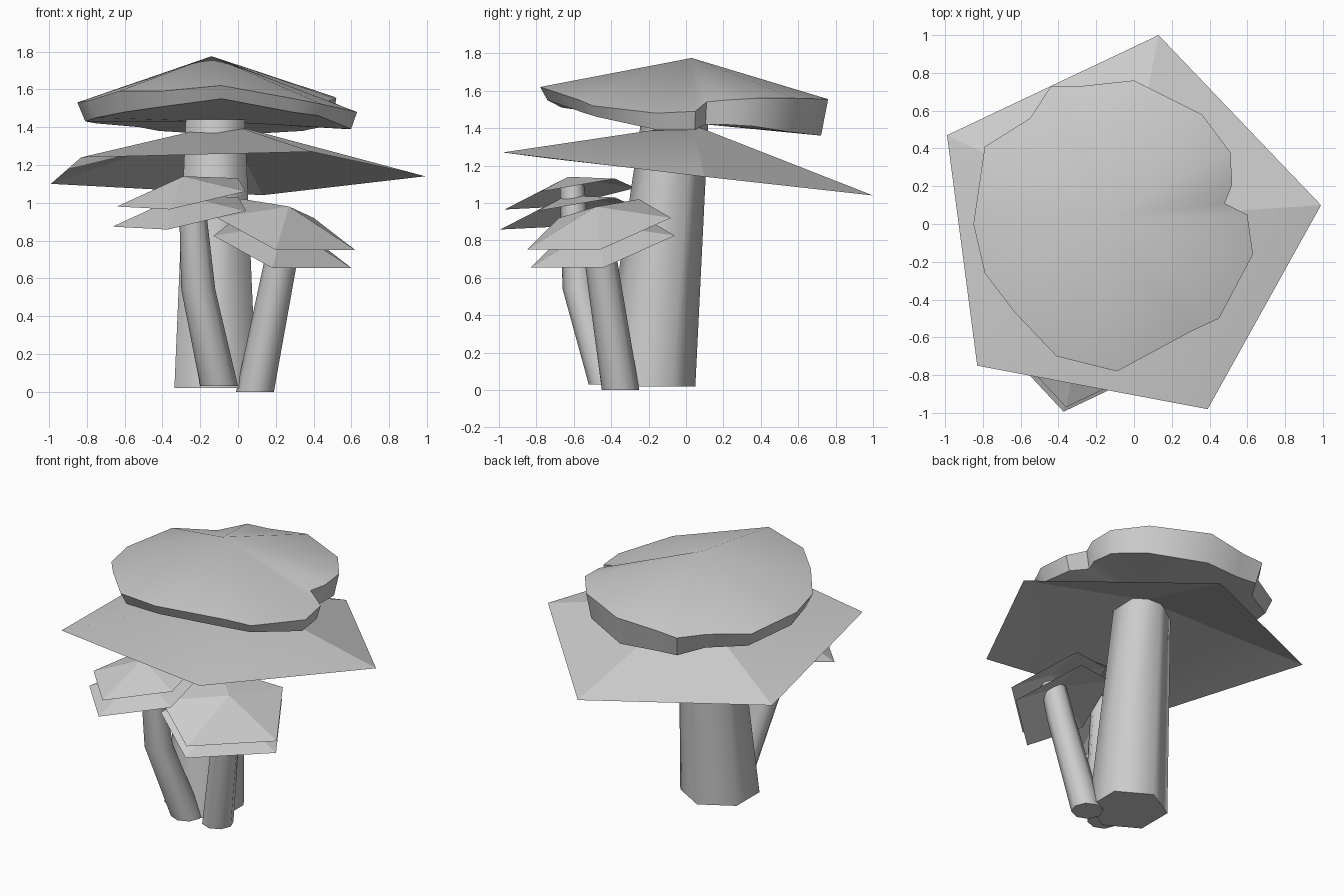
import bpy, bmesh, math
from mathutils import Vector

default_cube = bpy.data.objects.get("Cube")
if default_cube:
    bpy.data.objects.remove(default_cube, do_unlink=True)

# One pale grey for every part
grey = bpy.data.materials.new("pale_grey")
grey.use_nodes = True
colour = (0.6, 0.6, 0.6, 1)
grey.diffuse_color = colour
grey.node_tree.nodes["Principled BSDF"].inputs["Base Color"].default_value = colour


def finish(name, bm, smooth_angle, closed=True):
    if closed:
        bmesh.ops.recalc_face_normals(bm, faces=bm.faces)
    mesh = bpy.data.meshes.new(name)
    bm.to_mesh(mesh)
    bm.free()
    mesh.materials.append(grey)
    part = bpy.data.objects.new(name, mesh)
    bpy.context.collection.objects.link(part)
    bpy.ops.object.select_all(action="DESELECT")
    part.select_set(True)
    bpy.context.view_layer.objects.active = part
    bpy.ops.object.shade_smooth_by_angle(angle=math.radians(smooth_angle))
    return part


def add_ring(bm, points):
    return [bm.verts.new(p) for p in points]


def bridge(bm, lower, upper):
    count = len(lower)
    for i in range(count):
        j = (i + 1) % count
        bm.faces.new((lower[i], lower[j], upper[j], upper[i]))


def fan(bm, ring, centre):
    tip = bm.verts.new(centre)
    for i, vert in enumerate(ring):
        bm.faces.new((vert, ring[(i + 1) % len(ring)], tip))


def stem(name, path, sides=6):
    """Tapered tube through stations of (centre, radius), capped at both ends."""
    bm = bmesh.new()
    rings = []
    for centre, radius in path:
        angles = [math.tau * (i / sides + 1 / 4) for i in range(sides)]
        rings.append(add_ring(bm, [
            Vector(centre) + radius * Vector((math.cos(a), math.sin(a), 0))
            for a in angles]))
    for lower, upper in zip(rings, rings[1:]):
        bridge(bm, lower, upper)
    bm.faces.new(list(reversed(rings[0])))
    bm.faces.new(rings[-1])
    return finish(name, bm, 65)


def sheet_cap(name, rim, apex, offset=(0, 0, 0), scale=1):
    """Thin five-sided cap, open below, with the rim listed anticlockwise."""
    bm = bmesh.new()
    centre = Vector(apex)
    shift = Vector(offset)

    def place(point):
        return centre + (Vector(point) - centre) * scale + shift

    ring = add_ring(bm, [place(p) for p in rim])
    fan(bm, ring, centre + shift)
    return finish(name, bm, 20, closed=False)


# Stems
stem("large_stem", [((-0.12, -0.2, 0.02), 0.25), ((-0.12, -0.06, 1.44), 0.18)])
stem("bent_small_stem", [((-0.1, -0.42, 0.03), 0.1),
                         ((-0.21, -0.57, 0.54), 0.09),
                         ((-0.25, -0.61, 1.1), 0.065)], sides=8)
stem("leaning_small_stem", [((0.09, -0.35, 0), 0.1),
                            ((0.22, -0.45, 0.66), 0.088),
                            ((0.26, -0.48, 0.9), 0.08)], sides=8)

# Wide lower cap of the large mushroom
sheet_cap("large_lower_cap",
          [(0.13, 1, 1.04), (-0.99, 0.47, 1.1), (-0.83, -0.75, 1.24),
           (0.39, -0.98, 1.27), (0.99, 0.1, 1.14)],
          (-0.06, 0.03, 1.42))

# Paired caps of the two small mushrooms
bent_rim = [(-0.64, -0.67, 0.98), (-0.36, -0.97, 0.965), (0.04, -0.78, 1.06),
            (0, -0.38, 1.13), (-0.42, -0.27, 1.08)]
leaning_rim = [(0.2, -0.85, 0.75), (0.62, -0.46, 0.75), (0.4, -0.08, 0.92),
               (0.02, -0.25, 1.02), (-0.11, -0.68, 0.92)]
bent_apex = (-0.29, -0.63, 1.14)
leaning_apex = (0.27, -0.48, 0.98)
sheet_cap("bent_upper_cap", bent_rim, bent_apex)
sheet_cap("bent_lower_cap", bent_rim, bent_apex, (-0.01, -0.01, -0.1), 1.04)
sheet_cap("leaning_upper_cap", leaning_rim, leaning_apex)
sheet_cap("leaning_lower_cap", leaning_rim, leaning_apex, (-0.02, 0.02, -0.095))

# Irregular top cap: x, y, upper edge height, lower edge height
outline = [
    (0, 0.76, 1.555, 1.36), (-0.28, 0.73, 1.53, 1.37),
    (-0.44, 0.73, 1.52, 1.38), (-0.55, 0.56, 1.51, 1.4),
    (-0.79, 0.41, 1.52, 1.42), (-0.85, 0, 1.53, 1.43),
    (-0.79, -0.26, 1.54, 1.45), (-0.63, -0.47, 1.59, 1.48),
    (-0.41, -0.7, 1.59, 1.51), (-0.09, -0.78, 1.62, 1.55),
    (0.3, -0.57, 1.55, 1.48), (0.45, -0.5, 1.52, 1.46),
    (0.63, -0.16, 1.48, 1.39), (0.6, 0.05, 1.49, 1.39),
    (0.48, 0.11, 1.54, 1.42), (0.52, 0.21, 1.55, 1.42),
    (0.51, 0.38, 1.56, 1.41), (0.36, 0.58, 1.56, 1.38),
]
bm = bmesh.new()
upper_edge = add_ring(bm, [(x, y, top) for x, y, top, low in outline])
lower_edge = add_ring(bm, [(x * 0.95, y * 0.95, low) for x, y, top, low in outline])
bridge(bm, lower_edge, upper_edge)
fan(bm, upper_edge, (-0.14, 0.03, 1.775))
fan(bm, list(reversed(lower_edge)), (-0.12, 0, 1.43))
finish("large_top_cap", bm, 50)
